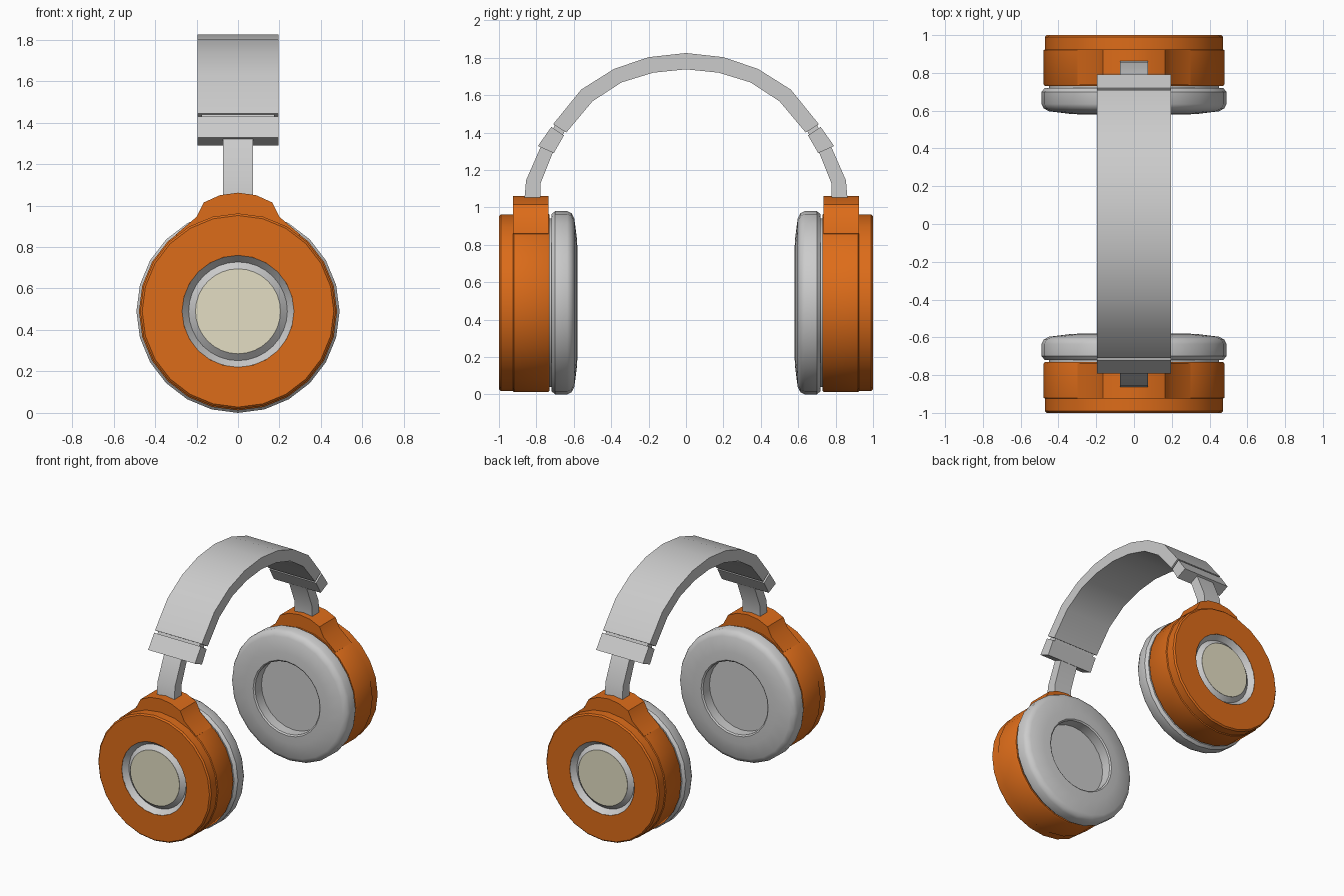
import bpy, bmesh, math

if "Cube" in bpy.data.objects:
    bpy.data.objects.remove(bpy.data.objects["Cube"])

CZ = 0.49  # height of the ear cup axis


def material(name, rgb):
    m = bpy.data.materials.new(name)
    m.diffuse_color = (*rgb, 1)
    m.use_nodes = True
    m.node_tree.nodes["Principled BSDF"].inputs["Base Color"].default_value = m.diffuse_color
    return m


orange = material("orange", (0.72, 0.15, 0.01))
cream = material("cream", (0.77, 0.73, 0.55))


def finish(name, bm, mat=None, mirror=True, angle=35):
    bmesh.ops.remove_doubles(bm, verts=bm.verts, dist=1e-5)
    bmesh.ops.recalc_face_normals(bm, faces=bm.faces)
    me = bpy.data.meshes.new(name)
    bm.to_mesh(me)
    bm.free()
    ob = bpy.data.objects.new(name, me)
    bpy.context.collection.objects.link(ob)
    if mat:
        me.materials.append(mat)
    bpy.ops.object.select_all(action='DESELECT')
    ob.select_set(True)
    bpy.context.view_layer.objects.active = ob
    bpy.ops.object.shade_smooth_by_angle(angle=math.radians(angle))
    if mirror:
        mod = ob.modifiers.new("other_side", 'MIRROR')
        mod.use_axis = (False, True, False)
        mod.use_mirror_merge = False
    return ob


def lathe(name, profile, n, mat=None):
    """Revolve a closed (radius, y) profile around the ear cup axis."""
    bm = bmesh.new()
    rings = []
    for i in range(n):
        a = 2 * math.pi * i / n
        rings.append([bm.verts.new((r * math.sin(a), y, CZ + r * math.cos(a)))
                      for r, y in profile])
    k = len(profile)
    for i in range(n):
        p, q = rings[i], rings[(i + 1) % n]
        for j in range(k):
            a, b = j, (j + 1) % k
            ra, rb = profile[a][0], profile[b][0]
            if ra == 0 and rb == 0:
                continue
            if ra == 0:
                bm.faces.new((p[a], p[b], q[b]))
            elif rb == 0:
                bm.faces.new((p[a], p[b], q[a]))
            else:
                bm.faces.new((p[a], p[b], q[b], q[a]))
    return finish(name, bm, mat)


def strip(name, outer, inner, hw, mirror=True):
    """Bent bar: matching outer and inner (y, z) lines, half width hw in x."""
    bm = bmesh.new()
    secs = [[bm.verts.new(c) for c in ((-hw, *o), (hw, *o), (hw, *i), (-hw, *i))]
            for o, i in zip(outer, inner)]
    for p, q in zip(secs, secs[1:]):
        for j in range(4):
            k = (j + 1) % 4
            bm.faces.new((p[j], p[k], q[k], q[j]))
    bm.faces.new(secs[0])
    bm.faces.new(secs[-1])
    return finish(name, bm, None, mirror)


# Ear cup shell with a hole for the hub
lathe("ear_cup", [(0, -0.93), (0.27, -0.93), (0.27, -1.0), (0.462, -1.0), (0.472, -0.99),
                  (0.472, -0.925), (0.478, -0.92), (0.478, -0.74), (0.472, -0.73),
                  (0, -0.73)], 24, orange)

# Hub: V-groove ring and cream cap
lathe("hub_ring", [(0.27, -0.999), (0.238, -0.96), (0.205, -0.988), (0.205, -0.935),
                   (0.27, -0.935)], 32)
lathe("hub_cap", [(0, -0.99), (0.205, -0.99), (0.205, -0.94), (0, -0.94)], 32, cream)

# Ear cushion, its neck and the speaker plate inside
lathe("ear_cushion", [(0.27, -0.72), (0.472, -0.72), (0.49, -0.70), (0.49, -0.635),
                      (0.478, -0.612), (0.45, -0.597), (0.34, -0.583), (0.28, -0.58),
                      (0.27, -0.588)], 24)
lathe("cushion_neck", [(0, -0.735), (0.45, -0.735), (0.45, -0.715), (0, -0.715)], 24)
lathe("speaker_plate", [(0, -0.716), (0.272, -0.716), (0.272, -0.665), (0, -0.665)], 24)

# Orange mount that rises out of the cup
half = [(0.087, 1.05), (0.165, 1.015), (0.2, 0.945), (0.3, 0.86), (0.2, 0.75)]
outline = [(0, 1.062)] + half + [(-x, z) for x, z in reversed(half)]
bm = bmesh.new()
front = bm.faces.new([bm.verts.new((x, -0.925, z)) for x, z in outline])
ext = bmesh.ops.extrude_face_region(bm, geom=[front], use_keep_orig=True)
bmesh.ops.translate(bm, vec=(0, 0.19, 0),
                    verts=[g for g in ext["geom"] if isinstance(g, bmesh.types.BMVert)])
finish("band_mount", bm, orange, angle=30)

# Headband arc
out_h = [(-0.71, 1.445), (-0.56, 1.63), (-0.385, 1.74), (-0.2, 1.803)]
in_h = [(-0.64, 1.40), (-0.50, 1.567), (-0.345, 1.668), (-0.175, 1.72)]


def both(pts, top):
    return pts + [(0, top)] + [(-y, z) for y, z in reversed(pts)]


strip("headband", both(out_h, 1.825), both(in_h, 1.738), 0.195, mirror=False)

# Band joint, end block and slider arm
strip("band_joint", [(-0.695, 1.455), (-0.71, 1.42)], [(-0.645, 1.415), (-0.66, 1.385)], 0.175)
strip("band_end", [(-0.72, 1.43), (-0.792, 1.328)], [(-0.652, 1.385), (-0.707, 1.29)], 0.195)
strip("slider_arm", [(-0.765, 1.345), (-0.785, 1.305), (-0.855, 1.145), (-0.865, 1.03)],
      [(-0.70, 1.32), (-0.715, 1.285), (-0.777, 1.13), (-0.78, 1.03)], 0.073)
